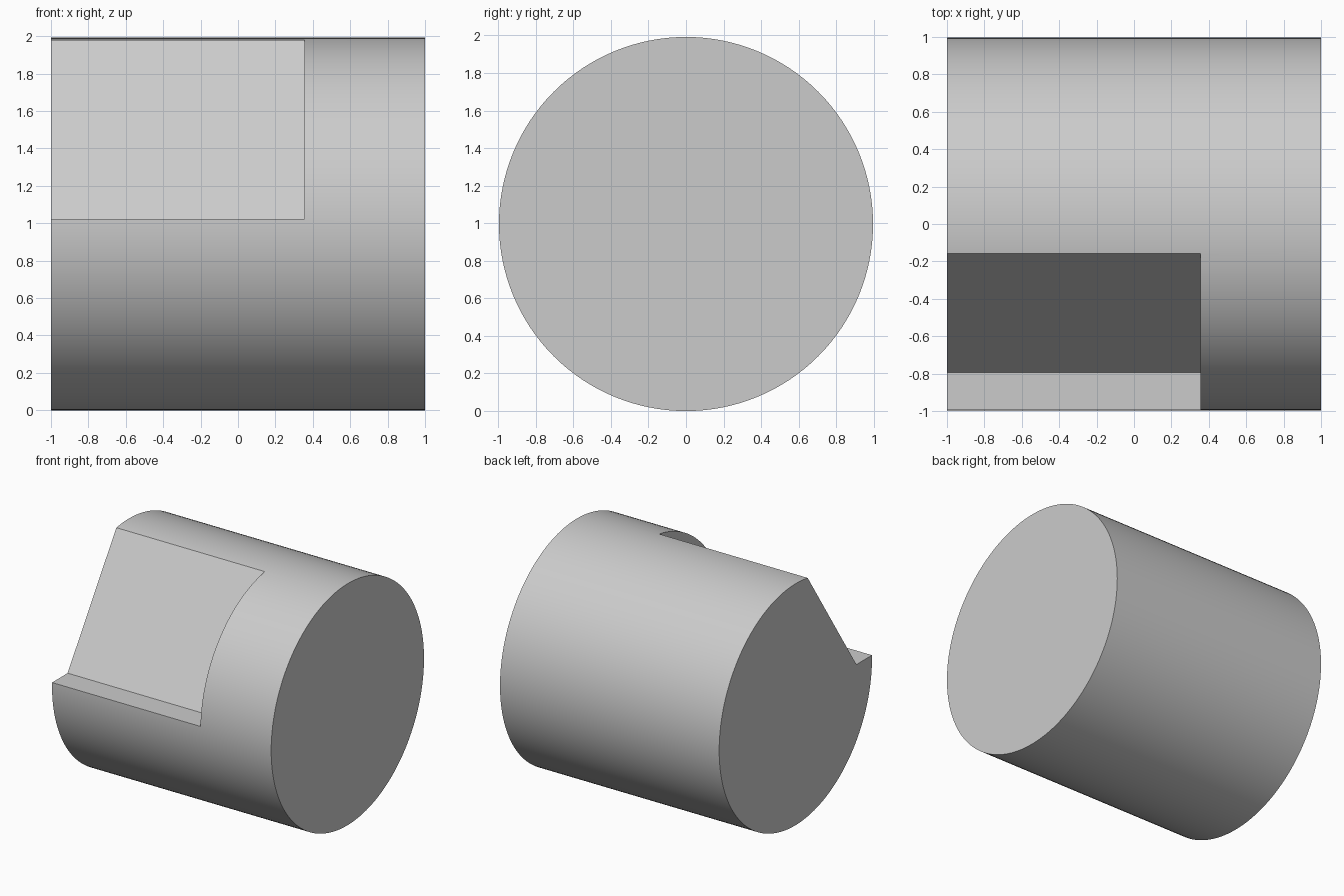
import bpy, bmesh, math

cube = bpy.data.objects.get("Cube")
if cube:
    bpy.data.objects.remove(cube, do_unlink=True)

RADIUS = 0.996
SLOT_END = 0.355

# Plain grey material
grey = bpy.data.materials.new("plain grey")
grey.use_nodes = True
colour = (0.6, 0.6, 0.6, 1)
grey.diffuse_color = colour
grey.node_tree.nodes["Principled BSDF"].inputs["Base Color"].default_value = colour


def prism(name, profile, x0, x1):
    """Extrude a (y, z) profile along x into a closed solid."""
    bm = bmesh.new()
    face = bm.faces.new([bm.verts.new((x0, y, z)) for y, z in profile])
    moved = bmesh.ops.extrude_face_region(bm, geom=[face])["geom"]
    verts = [v for v in moved if isinstance(v, bmesh.types.BMVert)]
    bmesh.ops.translate(bm, verts=verts, vec=(x1 - x0, 0, 0))
    bmesh.ops.recalc_face_normals(bm, faces=bm.faces)
    mesh = bpy.data.meshes.new(name)
    bm.to_mesh(mesh)
    bm.free()
    mesh.materials.append(grey)
    obj = bpy.data.objects.new(name, mesh)
    bpy.context.collection.objects.link(obj)
    return obj


# Round bar lying along x
SIDES = 128
angles = [2 * math.pi * i / SIDES for i in range(SIDES)]
bar = prism("round_bar", [(RADIUS * math.cos(a), RADIUS + RADIUS * math.sin(a))
                          for a in angles], -1, 1)

# Notch: sloping flat with a level ledge at its foot, open at one end
top, foot = (-0.157, 1.98), (-0.793, 1.022)
rise = (top[0] + 0.2 * (top[0] - foot[0]), top[1] + 0.2 * (top[1] - foot[1]))
notch = prism("notch_cutter", [rise, foot, (-1.3, foot[1]), (-1.3, rise[1])],
              -1.2, SLOT_END)
notch.hide_render = True

cut = bar.modifiers.new("notch", "BOOLEAN")
cut.operation = "DIFFERENCE"
cut.solver = "EXACT"
cut.object = notch
bpy.ops.object.select_all(action="DESELECT")
bpy.context.view_layer.objects.active = bar
bar.select_set(True)
bpy.ops.object.modifier_apply(modifier=cut.name)
bpy.data.objects.remove(notch, do_unlink=True)

# Smooth round side, crisp edges
bpy.ops.object.shade_smooth_by_angle(angle=math.radians(20))
